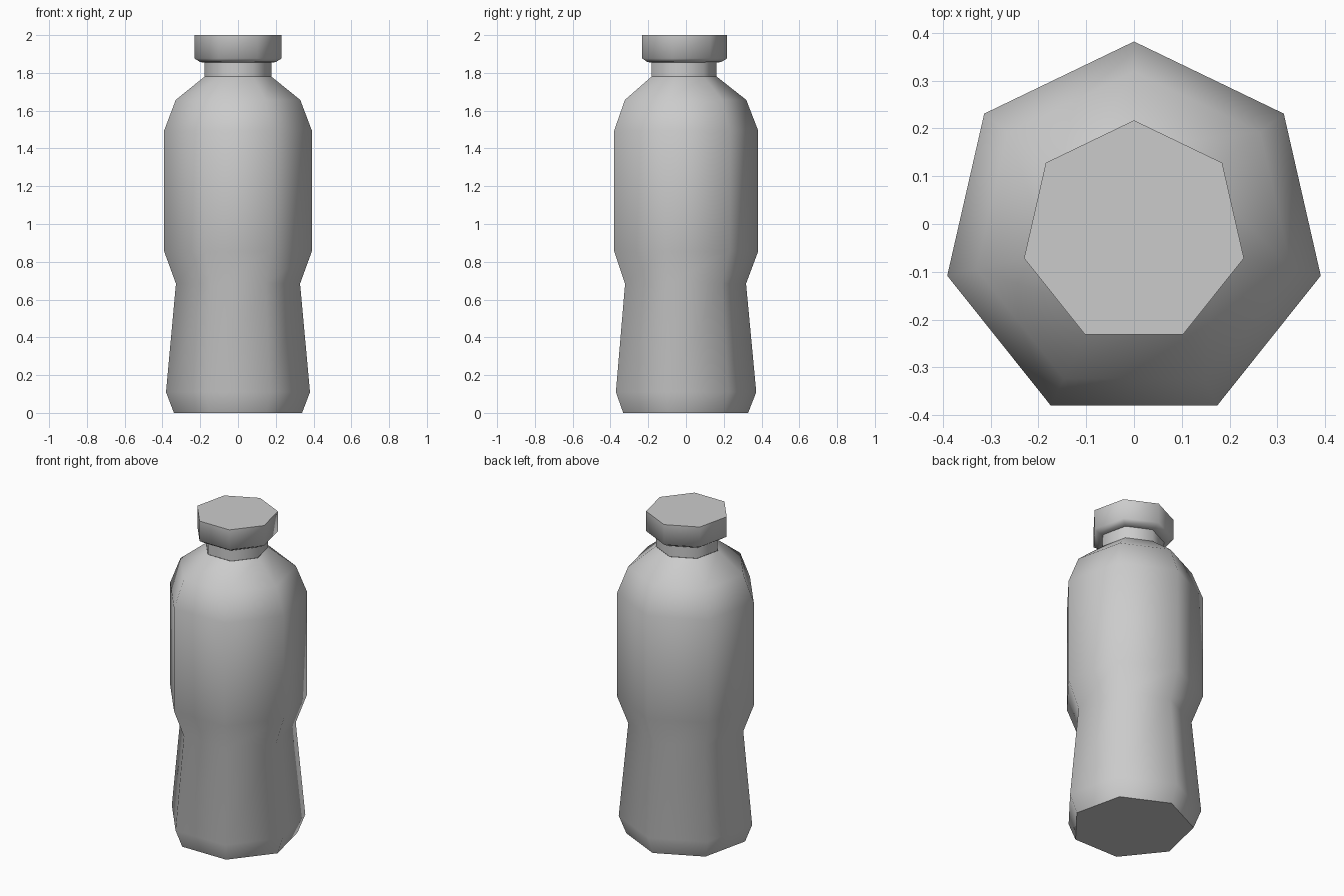
import bpy, bmesh, math

if "Cube" in bpy.data.objects:
    bpy.data.objects.remove(bpy.data.objects["Cube"])

SIDES = 7
CY = -0.019  # centres the seven-sided outline's bounds on y = 0


def lathe(name, profile, cap_bottom=True, cap_top=True):
    """Sweep (radius, z) points round a seven-sided ring, one corner at +y."""
    bm = bmesh.new()
    rings = []
    for r, z in profile:
        angles = [math.pi / 2 + i * math.tau / SIDES for i in range(SIDES)]
        rings.append([bm.verts.new((r * math.cos(a), CY + r * math.sin(a), z))
                      for a in angles])
    for lo, hi in zip(rings, rings[1:]):
        for i in range(SIDES):
            j = (i + 1) % SIDES
            bm.faces.new((lo[i], lo[j], hi[j], hi[i]))
    if cap_bottom:
        bm.faces.new(rings[0][::-1])
    if cap_top:
        bm.faces.new(rings[-1])
    mesh = bpy.data.meshes.new(name)
    bm.to_mesh(mesh)
    bm.free()
    ob = bpy.data.objects.new(name, mesh)
    bpy.context.collection.objects.link(ob)
    # smooth around the bottle, crisp at the flat ends
    bpy.ops.object.select_all(action='DESELECT')
    ob.select_set(True)
    bpy.context.view_layer.objects.active = ob
    bpy.ops.object.shade_smooth_by_angle(angle=math.radians(60))
    return ob


# Waisted body with rounded shoulder
lathe("bottle_body", [(0.348, 0), (0.391, 0.11), (0.337, 0.684), (0.401, 0.855),
                      (0.401, 1.495), (0.338, 1.657), (0.182, 1.78)], cap_top=False)

# Straight neck
lathe("bottle_neck", [(0.181, 1.78), (0.181, 1.857)], cap_bottom=False, cap_top=False)

# Screw cap with chamfered underside
lathe("bottle_cap", [(0.181, 1.855), (0.205, 1.857), (0.236, 1.876), (0.236, 2.0)],
      cap_bottom=False)
